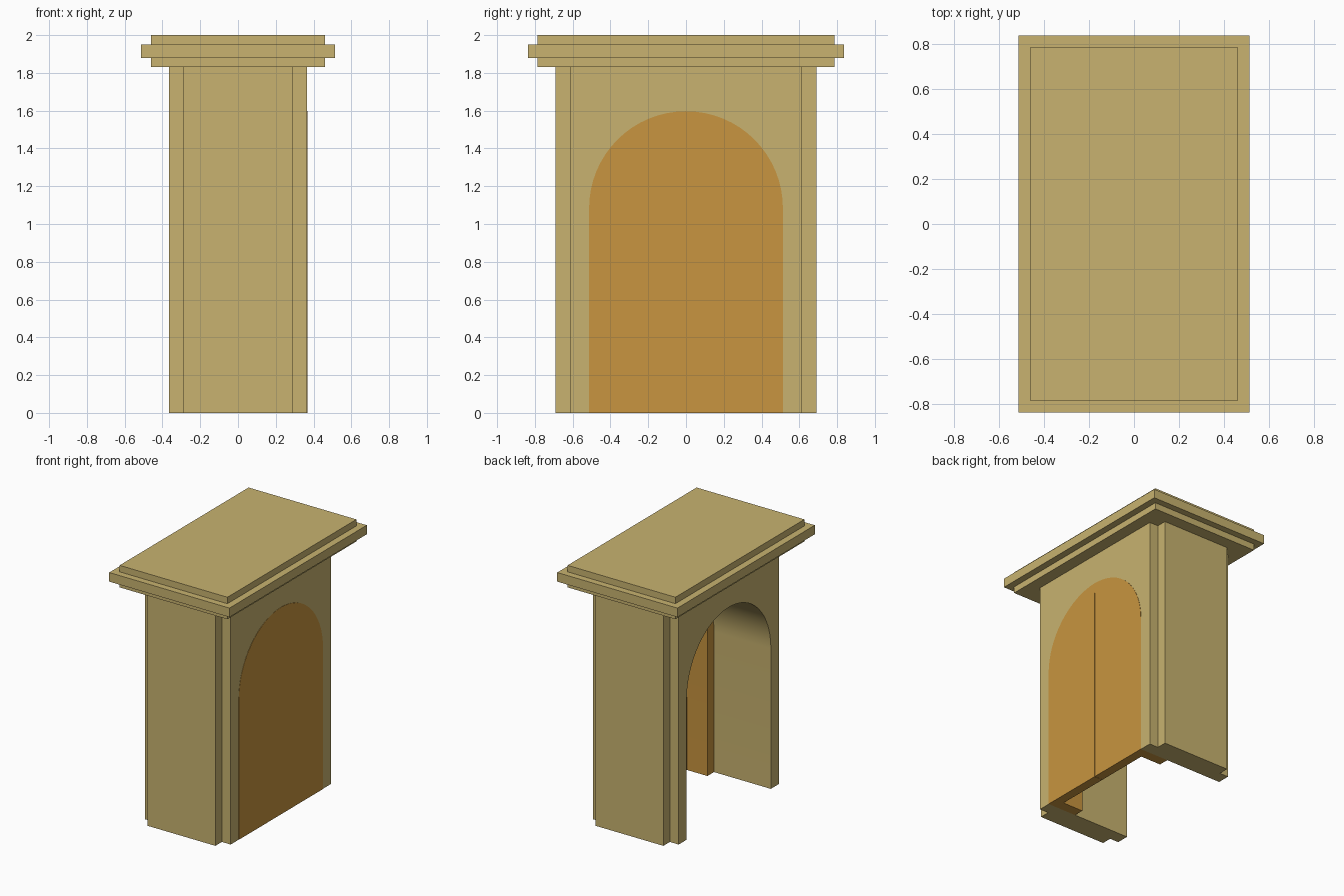
import bpy, bmesh
from math import pi, cos, sin

if "Cube" in bpy.data.objects:
    bpy.data.objects.remove(bpy.data.objects["Cube"])

SEG = 32          # arch segments
SPRING = 1.084    # height where the arch starts curving
R = 0.513         # arch radius / half opening
RI = 0.433        # inner radius of the door frame


def material(name, rgb):
    m = bpy.data.materials.new(name)
    m.diffuse_color = (*rgb, 1)
    m.use_nodes = True
    m.node_tree.nodes["Principled BSDF"].inputs["Base Color"].default_value = m.diffuse_color
    return m


stone = material("sandstone", (0.58, 0.45, 0.16))
wood = material("orange_wood", (0.58, 0.30, 0.05))


def finish(bm, name, mat):
    bmesh.ops.recalc_face_normals(bm, faces=bm.faces)
    me = bpy.data.meshes.new(name)
    bm.to_mesh(me)
    bm.free()
    ob = bpy.data.objects.new(name, me)
    bpy.context.collection.objects.link(ob)
    me.materials.append(mat)
    return ob


def activate(ob):
    bpy.ops.object.select_all(action='DESELECT')
    ob.select_set(True)
    bpy.context.view_layer.objects.active = ob


def smooth(ob):
    activate(ob)
    bpy.ops.object.shade_smooth_by_angle()


def prism(name, pts, vec, mat):
    """Extrude a closed outline of 3D points along vec."""
    bm = bmesh.new()
    f = bm.faces.new([bm.verts.new(p) for p in pts])
    new = bmesh.ops.extrude_face_region(bm, geom=[f])["geom"]
    bmesh.ops.translate(bm, vec=vec, verts=[v for v in new if isinstance(v, bmesh.types.BMVert)])
    return finish(bm, name, mat)


def arch(r, a0=0.0, a1=pi, n=SEG):
    """Curve of the arch as (y, z) points from angle a0 to a1."""
    return [(r * cos(a0 + (a1 - a0) * i / n), SPRING + r * sin(a0 + (a1 - a0) * i / n))
            for i in range(n + 1)]


def at_x(x, pts):
    return [(x, y, z) for y, z in pts]


# gatehouse body: rectangle with notched corners, arch passage cut through
X, Y, XN, YN, H = 0.365, 0.69, 0.29, 0.611, 1.83
corner = [(X, YN), (XN, YN), (XN, Y)]
plan = (corner + [(-x, y) for x, y in reversed(corner)]
        + [(-x, -y) for x, y in corner] + [(x, -y) for x, y in reversed(corner)])
body = prism("gate_body", [(x, y, 0) for x, y in plan], (0, 0, H), stone)
cutter = prism("arch_cutter", at_x(-0.6, [(R, -0.2)] + arch(R) + [(-R, -0.2)]), (1.2, 0, 0), stone)
cutter.hide_render = True
mod = body.modifiers.new("passage", 'BOOLEAN')
mod.operation, mod.solver, mod.object = 'DIFFERENCE', 'EXACT', cutter
activate(body)
bpy.ops.object.modifier_apply(modifier=mod.name)
bpy.data.objects.remove(cutter)
smooth(body)

# stepped cornice: stacked rectangular rings
small, large = (0.46, 0.786), (0.513, 0.837)
steps = [(small, 1.83), (small, 1.88), (large, 1.88), (large, 1.95), (small, 1.95), (small, 2.0)]
bm = bmesh.new()
rings = [[bm.verts.new((sx * w, sy * d, z)) for sx, sy in ((1, 1), (-1, 1), (-1, -1), (1, -1))]
         for (w, d), z in steps]
for a, b in zip(rings, rings[1:]):
    for i in range(4):
        j = (i + 1) % 4
        bm.faces.new((a[i], a[j], b[j], b[i]))
bm.faces.new(rings[0])
bm.faces.new(rings[-1])
finish(bm, "cornice", stone)

# arched door frame lining the right end of the passage
FRONT = 0.367
outline = ([(R, 0)] + arch(R) + [(-R, 0), (-RI, 0)] + arch(RI)[::-1] + [(RI, 0)])
smooth(prism("door_frame", at_x(0.12, outline), (FRONT - 0.12, 0, 0), wood))

# two door leaves meeting at the centre
GAP = 0.001
for side, name in ((1, "door_leaf_back"), (-1, "door_leaf_front")):
    curve = arch(RI, 0, pi / 2, SEG // 2)
    half = [(GAP, 0), (RI, 0)] + curve[:-1] + [(GAP, SPRING + RI)]
    smooth(prism(name, at_x(0.295, [(side * y, z) for y, z in half]), (FRONT - 0.295, 0, 0), wood))
